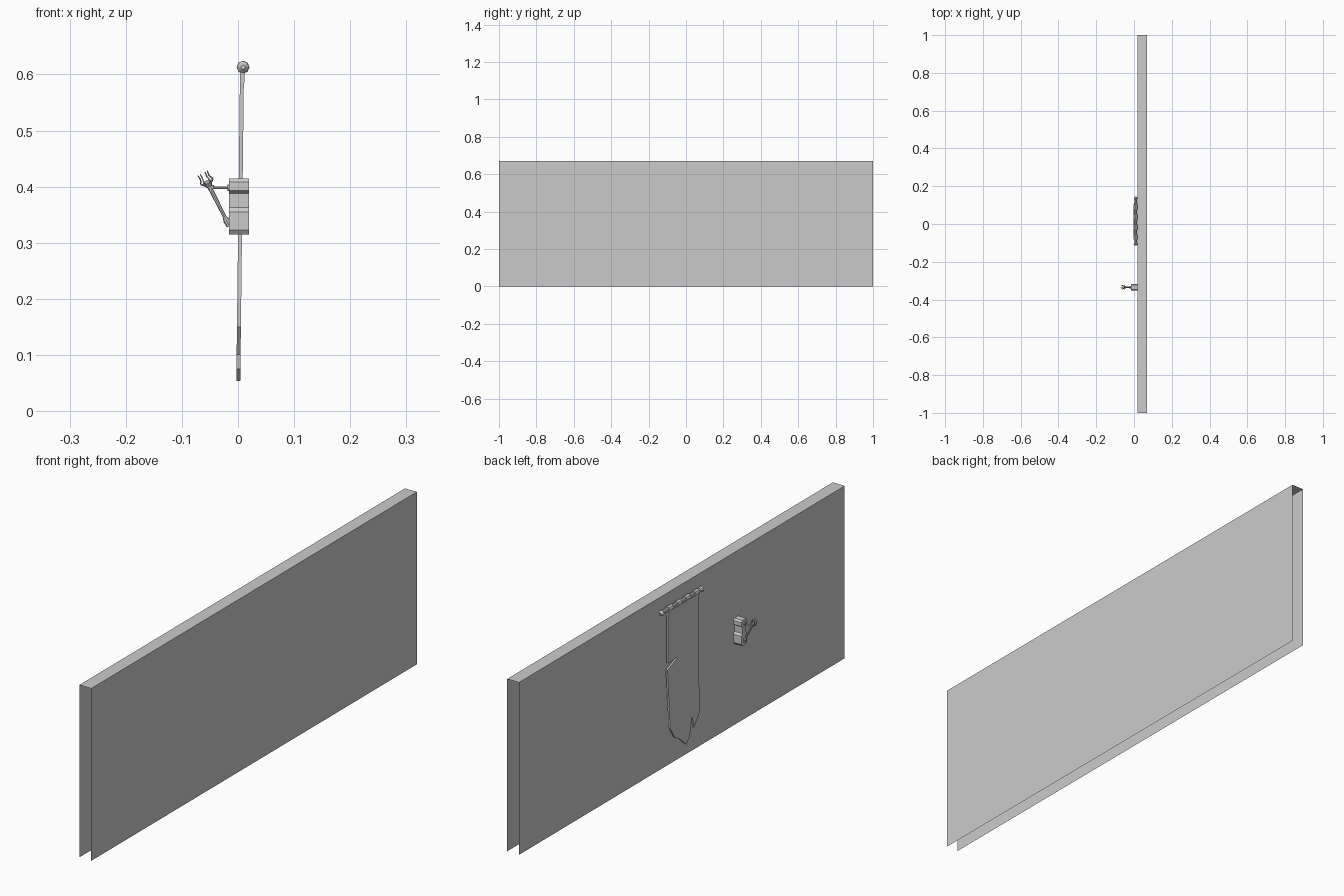
import bpy, bmesh, math
from mathutils import Vector

cube = bpy.data.objects.get("Cube")
if cube:
    bpy.data.objects.remove(cube, do_unlink=True)

GREY = (0.6, 0.6, 0.6, 1)
stone = bpy.data.materials.new("plain grey")
stone.use_nodes = True
stone.diffuse_color = GREY
stone.node_tree.nodes["Principled BSDF"].inputs["Base Color"].default_value = GREY


def finish(name, bm, fix_normals=True):
    if fix_normals:
        bmesh.ops.recalc_face_normals(bm, faces=bm.faces)
    mesh = bpy.data.meshes.new(name)
    bm.to_mesh(mesh)
    bm.free()
    mesh.materials.append(stone)
    obj = bpy.data.objects.new(name, mesh)
    bpy.context.collection.objects.link(obj)
    return obj


def rod(bm, start, end, r1, r2=None, sides=8):
    """Tapered cylinder between two points."""
    start, end = Vector(start), Vector(end)
    axis = end - start
    matrix = axis.to_track_quat('Z', 'Y').to_matrix().to_4x4()
    matrix.translation = (start + end) / 2
    bmesh.ops.create_cone(bm, cap_ends=True, segments=sides, radius1=r1,
                          radius2=r1 if r2 is None else r2,
                          depth=axis.length, matrix=matrix)


def slab(name, outline, x_of_z, depth):
    """Extrude a (y, z) outline along x."""
    bm = bmesh.new()
    face = bm.faces.new([bm.verts.new((x_of_z(z), y, z)) for y, z in outline])
    result = bmesh.ops.extrude_face_region(bm, geom=[face], use_keep_orig=True)
    moved = [v for v in result["geom"] if isinstance(v, bmesh.types.BMVert)]
    bmesh.ops.translate(bm, verts=moved, vec=(depth, 0, 0))
    return finish(name, bm)


# Wall: two faces and a top, open at the ends and underneath
bm = bmesh.new()
section = [(0.069, 0), (0.069, 0.67), (0.018, 0.67), (0.018, 0)]
rows = [[bm.verts.new((x, y, z)) for x, z in section] for y in (-1, 1)]
for i in range(3):
    bm.faces.new((rows[0][i], rows[1][i], rows[1][i + 1], rows[0][i + 1]))
wall = finish("wall", bm, False)
wall.data.update()
if wall.data.polygons[0].normal.x < 0:
    wall.data.flip_normals()

# Torn banner cloth, leaning slightly with height
cloth = [(0.105, 0.60), (0.108, 0.408), (0.046, 0.411), (0.112, 0.383),
         (0.10, 0.152), (0.071, 0.106), (0.04, 0.088), (0.003, 0.054),
         (-0.02, 0.075), (-0.034, 0.151), (-0.046, 0.1), (-0.083, 0.15),
         (-0.077, 0.37), (-0.085, 0.60)]
slab("banner_cloth", cloth, lambda z: -0.003 + (z - 0.054) * 0.012, 0.007)

# Banner pole with knobs at both ends
POLE_X, POLE_Z = 0.009, 0.613
bm = bmesh.new()
rod(bm, (POLE_X, -0.105, POLE_Z), (POLE_X, 0.135, POLE_Z), 0.007)
for y, side in ((-0.102, -1), (0.132, 1)):
    rod(bm, (POLE_X, y - 0.006 * side, POLE_Z),
        (POLE_X, y + 0.006 * side, POLE_Z), 0.006, 0.011)
    rod(bm, (POLE_X, y + 0.006 * side, POLE_Z),
        (POLE_X, y + 0.013 * side, POLE_Z), 0.011, 0.004)
finish("banner_pole", bm)

# Cloth loops around the pole, joined to the cloth by tapered tabs
bm = bmesh.new()
for i in range(4):
    y = -0.07 + i * 0.053
    rod(bm, (POLE_X, y - 0.013, POLE_Z), (POLE_X, y + 0.013, POLE_Z), 0.0115)
finish("banner_loops", bm)
tab = [(-0.085, 0.585), (0.105, 0.585), (0.105, 0.606), (-0.085, 0.606)]
slab("banner_hem", tab, lambda z: 0.0035, 0.008)

# Torch bracket: two chamfered plates joined by a narrower neck
TY = -0.335
half = [(0.012, 0.315), (0.018, 0.323), (0.018, 0.355), (0.011, 0.363),
        (0.011, 0.388), (0.018, 0.393), (0.018, 0.408), (0.012, 0.415)]
outline = [(TY + y, z) for y, z in half] + [(TY - y, z) for y, z in reversed(half)]
slab("torch_bracket", outline, lambda z: -0.016, 0.036)

# Support arm with its mounting disc and a ring round the handle
bm = bmesh.new()
rod(bm, (-0.014, TY, 0.398), (-0.019, TY, 0.398), 0.006)
rod(bm, (-0.016, TY, 0.398), (-0.046, TY, 0.398), 0.0025)
rod(bm, (-0.046, TY, 0.395), (-0.049, TY, 0.401), 0.006)
finish("torch_arm", bm)

# Slanted torch handle
foot = Vector((-0.018, TY, 0.335))
head = Vector((-0.052, TY, 0.402))
axis = (head - foot).normalized()
bm = bmesh.new()
rod(bm, foot - axis * 0.006, foot + axis * 0.006, 0.005, 0.006)
rod(bm, foot + axis * 0.006, foot + axis * 0.012, 0.006, 0.0035)
rod(bm, foot, head, 0.003, 0.004)
finish("torch_handle", bm)

# Torch cup with curved prongs
bm = bmesh.new()
rod(bm, head - axis * 0.004, head + axis * 0.004, 0.004, 0.008)
rod(bm, head + axis * 0.004, head + axis * 0.010, 0.008, 0.006)
across = Vector((0, 1, 0))
outward = axis.cross(across)
for i in range(6):
    a = math.tau * i / 6
    d = across * math.sin(a) + outward * math.cos(a)
    path = [head + axis * h + d * r
            for h, r in ((0.002, 0.005), (0.008, 0.012), (0.016, 0.0085), (0.025, 0.0095))]
    for j, width in enumerate((0.0018, 0.0016, 0.0013)):
        rod(bm, path[j], path[j + 1], width, width * 0.7, 4)
finish("torch_basket", bm)
